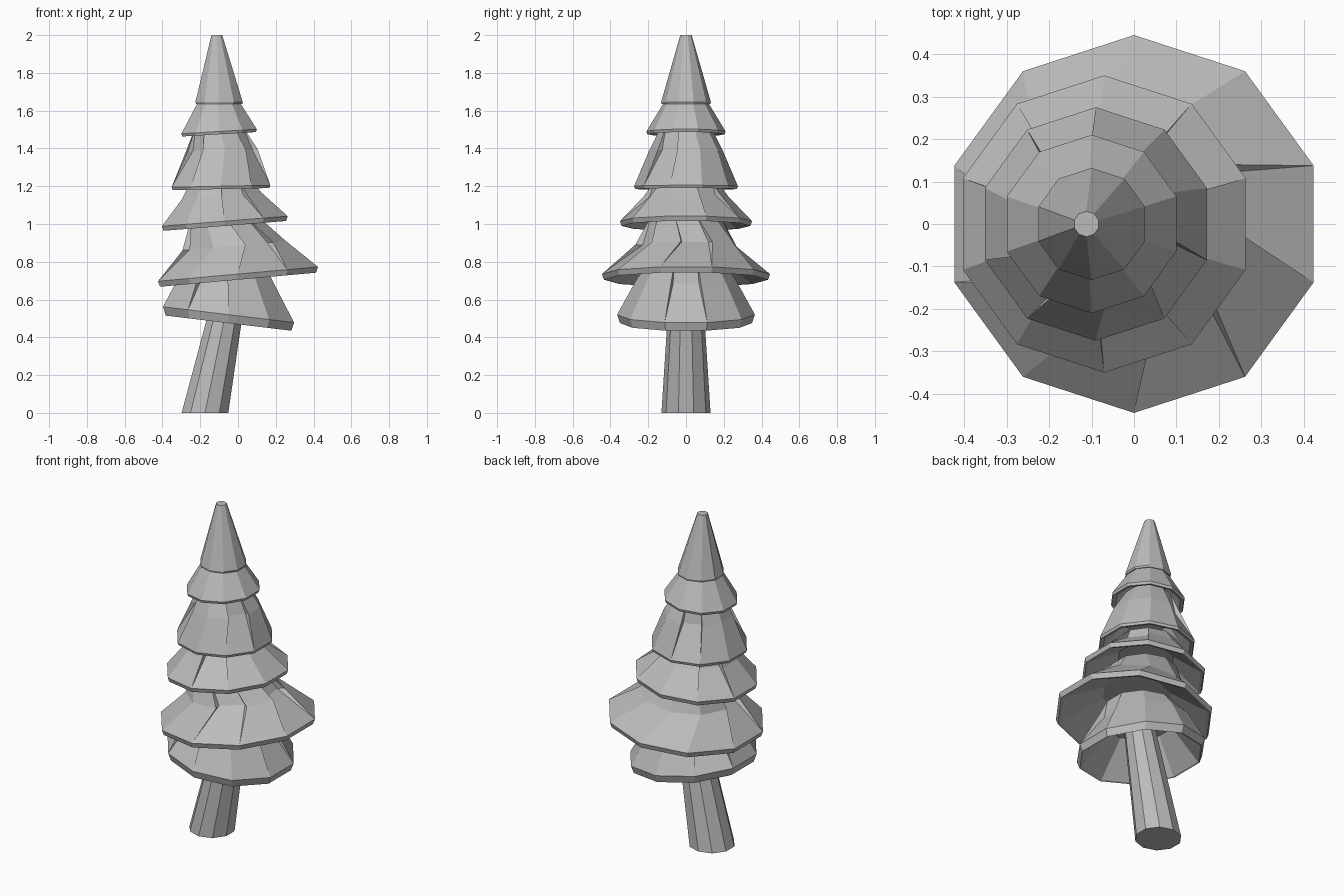
import bpy, bmesh, math
from mathutils import Vector

if "Cube" in bpy.data.objects:
    bpy.data.objects.remove(bpy.data.objects["Cube"], do_unlink=True)

SIDES = 10
STEP = math.tau / SIDES

grey = bpy.data.materials.new("plain grey")
grey.use_nodes = True
COLOUR = (0.5, 0.5, 0.5, 1)
grey.diffuse_color = COLOUR
grey.node_tree.nodes["Principled BSDF"].inputs["Base Color"].default_value = COLOUR


def finish(bm, name):
    bmesh.ops.recalc_face_normals(bm, faces=bm.faces)
    mesh = bpy.data.meshes.new(name)
    bm.to_mesh(mesh)
    bm.free()
    mesh.materials.append(grey)
    obj = bpy.data.objects.new(name, mesh)
    bpy.context.collection.objects.link(obj)


def point(cx, r, z, slope, i, twist=0):
    a = math.pi / 2 + i * STEP + twist
    x = r * math.cos(a)
    return Vector((cx + x, r * math.sin(a), z + slope * x))


def ring(bm, *args):
    return [bm.verts.new(point(*args, i)) for i in range(SIDES)]


def bridge(bm, a, b):
    for i in range(SIDES):
        j = (i + 1) % SIDES
        bm.faces.new((a[i], a[j], b[j], b[i]))


def trunk():
    bm = bmesh.new()
    low = ring(bm, -0.175, 0.13, 0, 0)
    high = ring(bm, -0.03, 0.085, 0.7, 0)
    bridge(bm, low, high)
    bm.faces.new(low)
    bm.faces.new(high)
    finish(bm, "trunk")


def tier(name, rim, band, top, core, slope, raised, twist=0):
    """Hollow skirt of boughs; raised segments stand proud of the others."""
    bm = bmesh.new()
    cx, r, z = rim
    tx, tr, tz = top
    outer = ring(bm, cx, r, z + band, slope)
    lower = ring(bm, cx, r - band * 0.35, z, slope)
    inner = ring(bm, cx, r - 0.025, z + 0.005, slope)
    ceiling = ring(bm, tx, tr * 0.7, tz - 0.03, slope)
    crown = ring(bm, *core, 0)
    for a, b in ((outer, lower), (lower, inner), (inner, ceiling)):
        bridge(bm, a, b)
    bm.faces.new(ceiling)
    bm.faces.new(crown)
    # Each bough has its own upper edge, so neighbours form torn steps
    tops = []
    for i in range(SIDES):
        k = 1 if raised[i] == "R" else 0.85
        tops.append([bm.verts.new(point(tx, tr * k, tz, slope, i + e, twist))
                     for e in (0, 1)])
    for i in range(SIDES):
        j = (i + 1) % SIDES
        a, b = tops[i]
        bm.faces.new((outer[i], outer[j], b, a))
        bm.faces.new((a, b, crown[j], crown[i]))
        if raised[i] != raised[j]:
            bm.faces.new((outer[j], tops[j][0], b))
            bm.faces.new((crown[j], b, tops[j][0]))
    bmesh.ops.remove_doubles(bm, verts=bm.verts, dist=0.0001)
    finish(bm, name)


trunk()
tier("bottom_boughs", (-0.05, 0.365, 0.475), 0.045, (-0.055, 0.26, 0.71),
     (-0.05, 0.2, 0.79), -0.12, "RrRRrRRrRR")
tier("wide_boughs", (0, 0.445, 0.705), 0.03, (-0.02, 0.275, 0.885),
     (-0.07, 0.185, 1.04), 0.09, "RRrRRrRrRR", 0.22)
tier("middle_boughs", (-0.07, 0.35, 0.99), 0.025, (-0.085, 0.225, 1.145),
     (-0.09, 0.17, 1.22), 0.08, "RrRRRrRRrR")
tier("upper_boughs", (-0.09, 0.275, 1.185), 0.015, (-0.085, 0.195, 1.39),
     (-0.1, 0.13, 1.52), 0.02, "rRRrRRrRRR", 0.08)
tier("small_boughs", (-0.1, 0.21, 1.475), 0.015, (-0.105, 0.125, 1.63),
     (-0.105, 0.1, 1.67), 0.06, "R" * SIDES)
tier("tip", (-0.1, 0.132, 1.635), 0.01, (-0.112, 0.03, 2),
     (-0.112, 0.015, 2), 0, "R" * SIDES)
